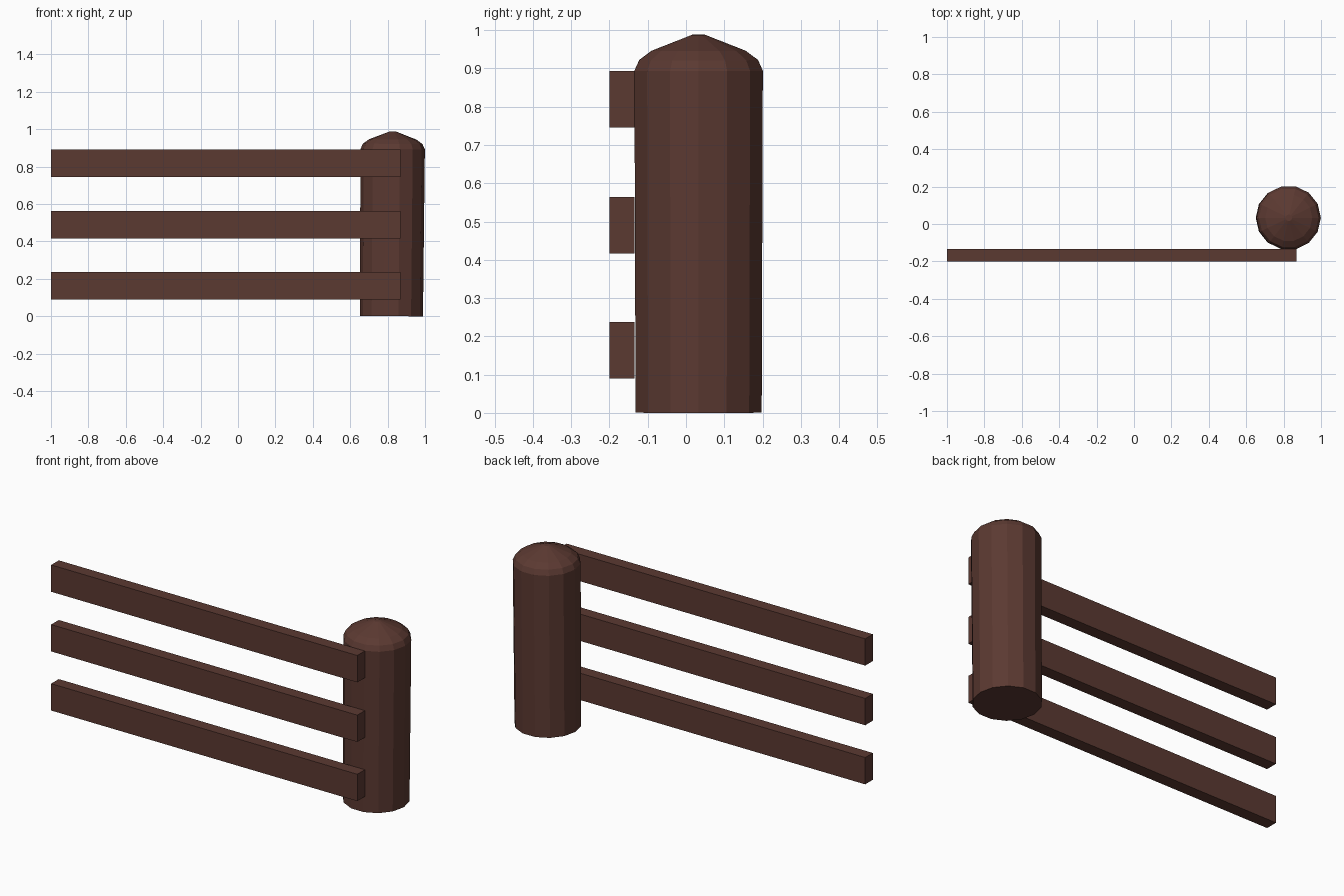
import bpy, bmesh, math
from mathutils import Matrix

cube = bpy.data.objects.get("Cube")
if cube:
    bpy.data.objects.remove(cube, do_unlink=True)

wood = bpy.data.materials.new("dark_brown_wood")
wood.use_nodes = True
color = (0.105, 0.041, 0.031, 1)
wood.diffuse_color = color
wood.node_tree.nodes["Principled BSDF"].inputs["Base Color"].default_value = color


def add_object(name, bm):
    bmesh.ops.recalc_face_normals(bm, faces=bm.faces)
    mesh = bpy.data.meshes.new(name)
    bm.to_mesh(mesh)
    bm.free()
    mesh.materials.append(wood)
    obj = bpy.data.objects.new(name, mesh)
    bpy.context.collection.objects.link(obj)
    return obj


def add_rail(name, low, high):
    bm = bmesh.new()
    size = [b - a for a, b in zip(low, high)]
    center = [(a + b) / 2 for a, b in zip(low, high)]
    bmesh.ops.create_cube(bm, size=1, matrix=Matrix.Translation(center) @ Matrix.Diagonal((*size, 1)))
    add_object(name, bm)


def add_post(name, profile, sides):
    # Rings of (radius, height) joined by quads, capped at both ends
    bm = bmesh.new()
    rings = []
    for radius, z in profile:
        angles = [math.tau * i / sides for i in range(sides)]
        rings.append([bm.verts.new((radius * math.cos(a), radius * math.sin(a), z)) for a in angles])
    for lower, upper in zip(rings, rings[1:]):
        for i in range(sides):
            j = (i + 1) % sides
            bm.faces.new((lower[i], lower[j], upper[j], upper[i]))
    bm.faces.new(rings[0][::-1])
    bm.faces.new(rings[-1])
    return add_object(name, bm)


# Round post with a domed top, leaning very slightly
post = add_post("post", [(0.169, 0), (0.172, 0.893), (0.159, 0.921), (0.126, 0.945), (0.017, 0.987)], 14)
post.location = (0.82, 0.033, 0.001)
post.rotation_euler.y = math.radians(0.45)

# Three horizontal rails fixed to the front of the post
for name, bottom in (("lower_rail", 0.09), ("middle_rail", 0.416), ("upper_rail", 0.745)):
    add_rail(name, (-1, -0.2, bottom), (0.868, -0.134, bottom + 0.148))
